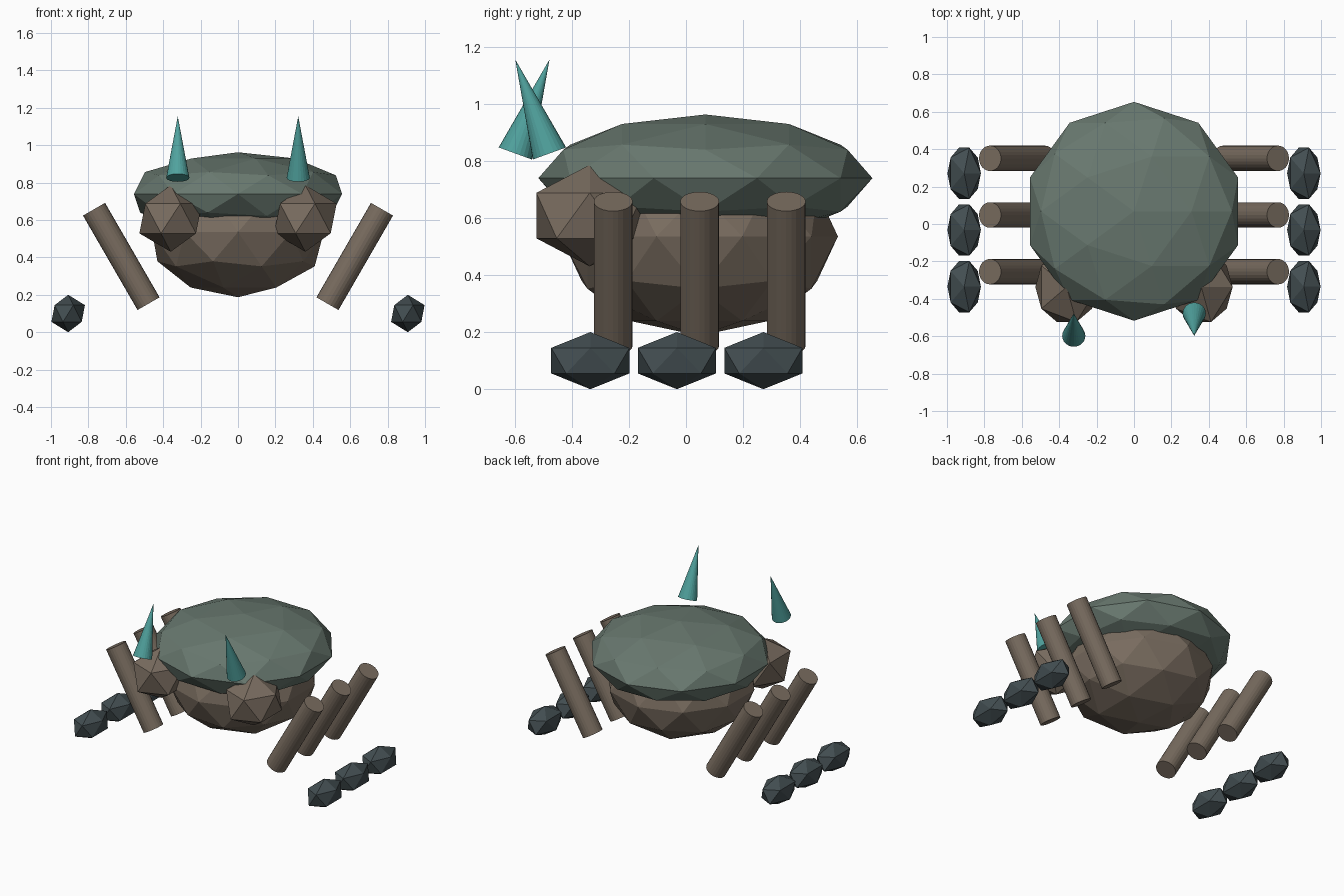
import bpy
import math

cube = bpy.data.objects.get("Cube")
if cube:
    bpy.data.objects.remove(cube, do_unlink=True)


def material(name, rgb):
    mat = bpy.data.materials.new(name)
    mat.use_nodes = True
    mat.diffuse_color = (*rgb, 1)
    mat.node_tree.nodes["Principled BSDF"].inputs["Base Color"].default_value = (*rgb, 1)
    return mat


brown = material("stone brown", (0.19, 0.15, 0.115))
green = material("moss green", (0.14, 0.19, 0.16))
slate = material("dark slate", (0.055, 0.075, 0.082))
teal = material("crystal teal", (0.08, 0.36, 0.34))


def finish(name, mat):
    obj = bpy.context.object
    obj.name = name
    obj.data.materials.append(mat)
    return obj


def rock(name, mat, location, radii, level):
    """Faceted ellipsoid."""
    bpy.ops.mesh.primitive_ico_sphere_add(subdivisions=level, radius=1, location=location)
    bpy.context.object.scale = radii
    return finish(name, mat)


# Body and the flattened shell on its back
rock("body", brown, (0, 0.047, 0.535), (0.482, 0.485, 0.348), 2)
rock("shell", green, (0, 0.068, 0.739), (0.585, 0.585, 0.223), 2)

for side, label in ((-1, "right"), (1, "left")):
    # Chunky claw at the front corner
    rock(f"{label}_claw", brown, (side * 0.36, -0.337, 0.608), (0.187, 0.22, 0.178), 1)

    # Crystal horn, tilted opposite ways on the two sides
    bpy.ops.mesh.primitive_cone_add(
        vertices=24, radius1=0.062, radius2=0, depth=0.35,
        location=(side * 0.322, -0.538, 0.99),
        rotation=(side * math.radians(20), 0, 0))
    finish(f"{label}_horn", teal)

    # Three slanted legs, each with a separate foot
    for i, place in enumerate(("front", "middle", "back")):
        y = i * 0.303
        bpy.ops.mesh.primitive_cylinder_add(
            vertices=24, radius=0.068, depth=0.583,
            location=(side * 0.624, y - 0.255, 0.405),
            rotation=(0, side * math.radians(30), 0))
        finish(f"{label}_{place}_leg", brown)
        rock(f"{label}_{place}_foot", slate, (side * 0.908, y - 0.335, 0.1), (0.1, 0.161, 0.1), 1)
